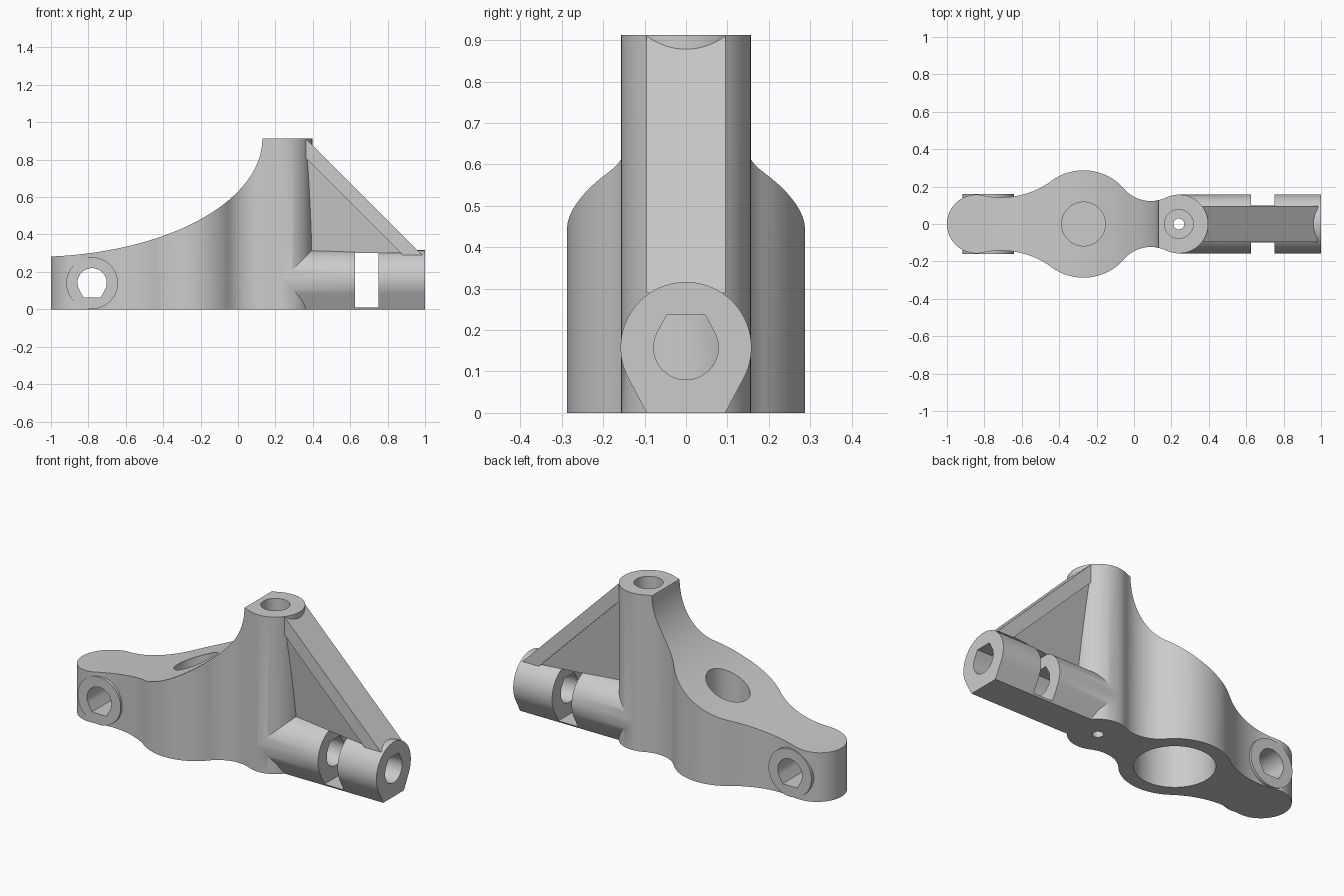
import bpy, bmesh
from math import pi, sin, cos, atan2, sqrt

if "Cube" in bpy.data.objects:
    bpy.data.objects.remove(bpy.data.objects["Cube"])

# Single light grey material
grey = bpy.data.materials.new("light_grey")
grey.use_nodes = True
colour = (0.6, 0.6, 0.6, 1)
grey.diffuse_color = colour
grey.node_tree.nodes["Principled BSDF"].inputs["Base Color"].default_value = colour


def make_object(name, bm):
    bmesh.ops.recalc_face_normals(bm, faces=bm.faces)
    mesh = bpy.data.meshes.new(name)
    bm.to_mesh(mesh)
    bm.free()
    mesh.materials.append(grey)
    ob = bpy.data.objects.new(name, mesh)
    bpy.context.collection.objects.link(ob)
    return ob


def prism(name, points, axis, lo, hi):
    """Extrude a 2D outline along x, y or z."""
    place = {"x": lambda p, t: (t, p[0], p[1]),
             "y": lambda p, t: (p[0], t, p[1]),
             "z": lambda p, t: (p[0], p[1], t)}[axis]
    bm = bmesh.new()
    rings = [[bm.verts.new(place(p, t)) for p in points] for t in (lo, hi)]
    for ring in rings:
        bm.faces.new(ring)
    n = len(points)
    for i in range(n):
        j = (i + 1) % n
        bm.faces.new((rings[0][i], rings[0][j], rings[1][j], rings[1][i]))
    return make_object(name, bm)


def arc(cx, cy, rx, ry, a0, a1, n):
    return [(cx + rx * cos(a0 + (a1 - a0) * i / n),
             cy + ry * sin(a0 + (a1 - a0) * i / n)) for i in range(n + 1)]


def circle(cx, cy, r, n=64):
    return arc(cx, cy, r, r, 0, 2 * pi, n)[:-1]


def flatted(cx, cy, r, side):
    """Circle drawn out to a short flat at the top (side 1) or bottom (-1)."""
    lean = 2 * atan2(0.6, 1)
    pts = arc(0, 0, r, r, pi / 2 + lean, 2.5 * pi - lean, 48)
    pts += [(0.6 * r, r), (-0.6 * r, r)]
    return [(cx + x, cy + side * y) for x, y in pts]


def boolean(target, tool, operation):
    mod = target.modifiers.new(operation, "BOOLEAN")
    mod.operation = operation
    mod.solver = "EXACT"
    mod.object = tool
    bpy.context.view_layer.objects.active = target
    bpy.ops.object.modifier_apply(modifier=mod.name)
    bpy.data.objects.remove(tool)


# Plan outline: three lobes blended by two tangent fillets
lobes = [(-0.843, 0.157), (-0.27, 0.287), (0.24, 0.157)]
fillets = [0.454, 0.19]
upper, start = [], pi
for (c1, r1), (c2, r2), rad in zip(lobes, lobes[1:], fillets):
    d, p, q = c2 - c1, r1 + rad, r2 + rad
    fx = (d * d + p * p - q * q) / (2 * d)
    fy = sqrt(p * p - fx * fx)
    t1, t2 = atan2(fy, fx), atan2(fy, fx - d)
    upper += arc(c1, 0, r1, r1, start, t1, 20)[:-1]
    upper += arc(c1 + fx, fy, rad, rad, t1 + pi, t2 + pi, 16)[:-1]
    start = t2
upper += arc(lobes[-1][0], 0, lobes[-1][1], lobes[-1][1], start, 0, 24)
outline = upper + [(x, -y) for x, y in reversed(upper[1:-1])]
body = prism("bracket_body", outline, "z", 0, 1.1)

# Sweeping top surface
top = 0.912
sweep = arc(-1.1, top, 1.23, 0.632, -pi / 2, 0, 64)
sweep += [(0.6, top), (0.6, -0.1), (-1.1, -0.1)]
boolean(body, prism("side_profile", sweep, "y", -0.5, 0.5), "INTERSECT")

# Clamp boss at the low end
boolean(body, prism("end_boss", circle(-0.78, 0.14, 0.138), "y", -0.16, 0.16), "UNION")

# Horizontal tube with a flat foot and a cross slot
tube = prism("tube", flatted(0, 0.158, 0.158, -1), "x", 0.24, 1)
slot = [(0.625, 0.01), (0.75, 0.01), (0.75, 0.31), (0.625, 0.31)]
boolean(tube, prism("tube_slot", slot, "y", -0.3, 0.3), "DIFFERENCE")
boolean(body, tube, "UNION")

# Tapered web under the strut
bm = bmesh.new()
for x, z, w in ((0.33, 0.85, 0.088), (0.88, 0.3, 0.088), (0.33, 0.305, 0.02)):
    for side in (-1, 1):
        bm.verts.new((x, side * w, z))
bmesh.ops.convex_hull(bm, input=bm.verts)
boolean(body, make_object("web", bm), "UNION")

# Diagonal strut
bar = [(0.3, 0.911), (0.364, 0.911), (0.985, 0.29), (0.88, 0.29), (0.3, 0.87)]
boolean(body, prism("strut", bar, "y", -0.095, 0.095), "UNION")

# Bores and pockets
cutters = [
    prism("bottom_pocket", circle(-0.27, 0, 0.21), "z", -0.1, 0.25),
    prism("top_recess", circle(-0.27, 0, 0.117), "z", 0.265, 1),
    prism("column_bore", circle(0.24, 0, 0.077), "z", 0.45, 1),
    prism("column_pin_hole", circle(0.24, 0, 0.029, 32), "z", -0.1, 0.5),
    prism("tube_bore", flatted(0, 0.158, 0.078, 1), "x", -0.27, 1.1),
    prism("end_hole", flatted(-0.78, 0.142, 0.078, -1), "y", -0.3, 0.3),
]
for cutter in cutters:
    boolean(body, cutter, "DIFFERENCE")

# Smooth shading with sharp edges kept
bpy.ops.object.select_all(action="DESELECT")
body.select_set(True)
bpy.context.view_layer.objects.active = body
bpy.ops.object.shade_smooth_by_angle(angle=0.45)
